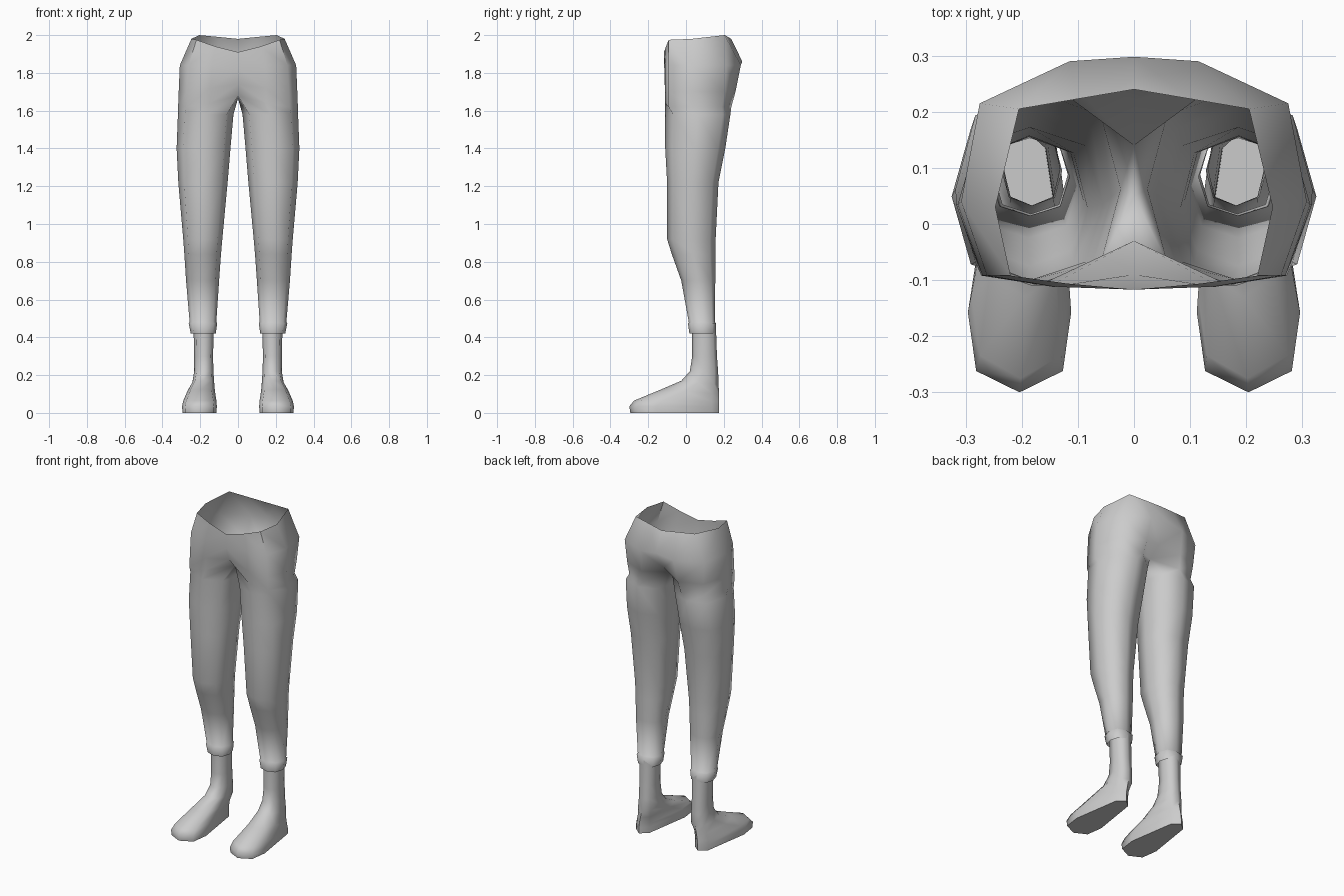
import bpy, bmesh
from math import radians

cube = bpy.data.objects.get("Cube")
if cube:
    bpy.data.objects.remove(cube)

grey = bpy.data.materials.new("plain grey")
grey.use_nodes = True
grey.diffuse_color = (0.6, 0.6, 0.6, 1)
grey.node_tree.nodes["Principled BSDF"].inputs["Base Color"].default_value = (0.6, 0.6, 0.6, 1)


def ring(x0, x1, y0, y1, front_z, back_z=None, side=0.5, heel=1.0, k=0.76):
    """Eight points around a limb, from the front inner corner outwards."""
    back_z = front_z if back_z is None else back_z
    cx, hw = (x0 + x1) / 2, (x1 - x0) / 2
    cy, hy = (y0 + y1) / 2, (y1 - y0) / 2
    ys = y0 + side * (y1 - y0)
    flat = [(cx - hw * k, cy - hy * k), (cx, y0), (cx + hw * k, cy - hy * k),
            (x1, ys), (cx + hw * k * heel, cy + hy * k), (cx, y1),
            (cx - hw * k * heel, cy + hy * k), (x0, ys)]
    return [(x, y, front_z + (back_z - front_z) * (y - y0) / (y1 - y0)) for x, y in flat]


def loft(name, rings, capped=False):
    """Skin a stack of rings, then mirror it to the other side."""
    bm = bmesh.new()
    rows = [[bm.verts.new(p) for p in r] for r in rings]
    for a, b in zip(rows, rows[1:]):
        closed = len(a) == len(b) == 8
        for i in range(8 if closed else 6):
            j = (i + 1) % 8
            bm.faces.new((a[i], b[i], b[j], a[j]))
    if capped:
        bm.faces.new(rows[-1][::-1])
    bm.normal_update()
    mesh = bpy.data.meshes.new(name)
    bm.to_mesh(mesh)
    bm.free()
    mesh.materials.append(grey)
    obj = bpy.data.objects.new(name, mesh)
    bpy.context.collection.objects.link(obj)
    bpy.ops.object.select_all(action="DESELECT")
    obj.select_set(True)
    bpy.context.view_layer.objects.active = obj
    bpy.ops.object.shade_smooth_by_angle(angle=radians(65))
    mirror = obj.modifiers.new("Mirror", "MIRROR")
    mirror.use_clip = True
    mirror.merge_threshold = 0.002
    return obj


# Pelvis: open half rings whose ends meet on the centre line
waist = [(0, -.117, 1.91), (.12, -.106, 1.94), (.22, -.092, 1.975), (.247, .03, 1.98),
         (.205, .205, 2.0), (.1, .223, 1.99), (0, .24, 1.98)]
hips = [(0, -.115, 1.82), (.14, -.112, 1.84), (.262, -.092, 1.84), (.308, .04, 1.84),
        (.275, .215, 1.84), (.115, .29, 1.84), (0, .298, 1.86)]
seat = [(0, -.09, 1.74), (.145, -.112, 1.72), (.27, -.092, 1.7), (.314, .035, 1.7),
        (.265, .205, 1.7), (.125, .262, 1.7), (0, .22, 1.74)]
crotch = [(0, -.03, 1.68), (.15, -.11, 1.64), (.272, -.092, 1.62), (.317, .035, 1.62),
          (.26, .19, 1.62), (.135, .24, 1.62), (0, .14, 1.68), (0, .05, 1.665)]

# Trouser legs, ending in a slightly flared cuff
legs = [ring(.024, .318, -.11, .235, 1.58),
        ring(.04, .325, -.11, .208, 1.4),
        ring(.055, .316, -.1, .172, 1.22),
        ring(.083, .29, -.1, .157, .92),
        ring(.09, .284, -.075, .155, .84),
        ring(.1, .275, -.025, .155, .7),
        ring(.115, .256, .015, .153, .48),
        ring(.11, .261, .01, .16, .475),
        ring(.118, .25, .018, .158, .42)]
loft("trousers", [waist, hips, seat, crotch] + legs)

# Bare feet: tilted rings run from the ankle down to the toes
feet = [ring(.128, .236, .032, .158, .47),
        ring(.132, .232, .033, .164, .3),
        ring(.13, .232, .02, .17, .22, .22),
        ring(.126, .242, -.025, .173, .17, .15, .45),
        ring(.122, .268, -.13, .174, .125, .1, .4, .75),
        ring(.114, .29, -.275, .175, .065, .06, .33, .62, .82),
        ring(.112, .296, -.3, .175, .035, .035, .3, .6, .84),
        ring(.114, .294, -.295, .175, 0, 0, .3, .6, .84)]
loft("feet", feet, capped=True)
